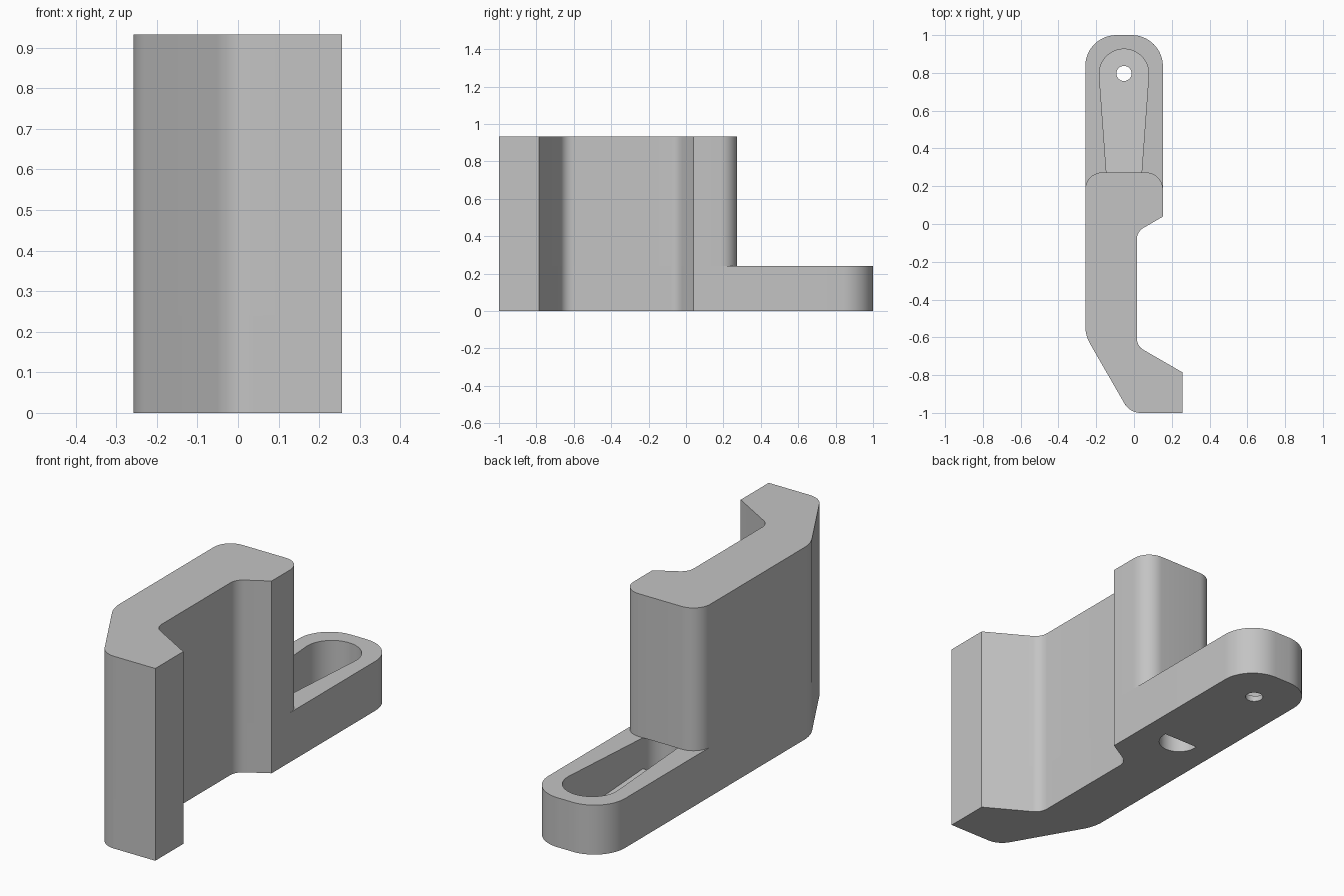
import bpy, bmesh, math
from mathutils import Vector

cube = bpy.data.objects.get("Cube")
if cube:
    bpy.data.objects.remove(cube, do_unlink=True)

grey = bpy.data.materials.new("light grey")
grey.use_nodes = True
colour = (0.55, 0.55, 0.55, 1)
grey.diffuse_color = colour
grey.node_tree.nodes["Principled BSDF"].inputs["Base Color"].default_value = colour

SLAB, TOP = 0.24, 0.933       # heights of the arm and of the upright
CX, STEP = -0.053, 0.273      # slot centre line and rear face of the upright


def rounded(corners, steps=10):
    """Outline of (x, y, radius) corners with true arc fillets."""
    out = []
    for i, (x, y, r) in enumerate(corners):
        p = Vector((x, y))
        if not r:
            out.append(p)
            continue
        a = (Vector(corners[i - 1][:2]) - p).normalized()
        b = (Vector(corners[(i + 1) % len(corners)][:2]) - p).normalized()
        half = a.angle(b) / 2
        centre = p + (a + b).normalized() * (r / math.sin(half))
        start = p + a * (r / math.tan(half)) - centre
        end = p + b * (r / math.tan(half)) - centre
        turn = math.atan2(start.x * end.y - start.y * end.x, start.dot(end))
        for k in range(steps + 1):
            t = turn * k / steps
            out.append(centre + Vector((start.x * math.cos(t) - start.y * math.sin(t),
                                        start.x * math.sin(t) + start.y * math.cos(t))))
    return out


def arc(cy, r, a0, a1, n):
    return [Vector((CX + r * math.cos(a0 + (a1 - a0) * k / n),
                    cy + r * math.sin(a0 + (a1 - a0) * k / n))) for k in range(n + 1)]


def prism(name, outline, bottom, top):
    """Extrude an outline; top is a height or a rule of y."""
    bm = bmesh.new()
    base = bm.faces.new([bm.verts.new((p.x, p.y, bottom)) for p in outline])
    ext = bmesh.ops.extrude_face_region(bm, geom=[base])
    for v in ext["geom"]:
        if isinstance(v, bmesh.types.BMVert):
            v.co.z = top(v.co.y) if callable(top) else top
    bmesh.ops.recalc_face_normals(bm, faces=bm.faces)
    mesh = bpy.data.meshes.new(name)
    bm.to_mesh(mesh)
    bm.free()
    mesh.materials.append(grey)
    ob = bpy.data.objects.new(name, mesh)
    bpy.context.collection.objects.link(ob)
    return ob


def cut(ob, cutter):
    mod = ob.modifiers.new("cut", "BOOLEAN")
    mod.operation, mod.solver, mod.object = "DIFFERENCE", "EXACT", cutter
    dg = bpy.context.evaluated_depsgraph_get()
    mesh = bpy.data.meshes.new_from_object(ob.evaluated_get(dg))
    ob.modifiers.clear()
    ob.data = mesh
    bpy.data.objects.remove(cutter, do_unlink=True)


def smooth(ob):
    ob.data.shade_smooth()
    ob.data.set_sharp_from_angle(angle=math.radians(28))


# Bent hook profile shared by the upright and the slab below it
hook = [(-0.258, -0.59, 0.2), (-0.022, -1, 0.1), (0.256, -1, 0), (0.256, -0.785, 0),
        (0.015, -0.646, 0.07), (0.015, -0.041, 0.07), (0.153, 0.039, 0)]
upright = prism("upright", rounded(hook + [(0.153, STEP, 0.09), (-0.258, STEP, 0.09)]),
                SLAB, TOP)

# Low slab with the round-ended arm
slab = prism("slab_arm", rounded(hook + [(0.153, 1, 0.165), (-0.258, 1, 0.165)], 14), 0, SLAB)

# Tapered slot: wide round end on the arm, narrow round end under the upright
lean = 0.075
wide = arc(0.795, 0.131, -lean, math.pi + lean, 32)
narrow = arc(0.26, 0.092, math.pi + lean, 2 * math.pi - lean, 20)
cut(slab, prism("slot_cutter", wide + narrow, -0.2, 0.5))

# Sloping slot floor, stopping at the upright so an opening stays behind it
t = (STEP - narrow[0].y) / (wide[-1].y - narrow[0].y)
left = narrow[0].lerp(wide[-1], t)
right = narrow[-1].lerp(wide[0], t)
ramp = prism("slot_floor", wide + [left, right], 0, lambda y: 0.09 - 0.125 * (y - STEP))
cut(ramp, prism("pin_cutter", arc(0.797, 0.04, 0, 2 * math.pi * 31 / 32, 31), -0.2, 0.5))

for part in (upright, slab, ramp):
    smooth(part)
